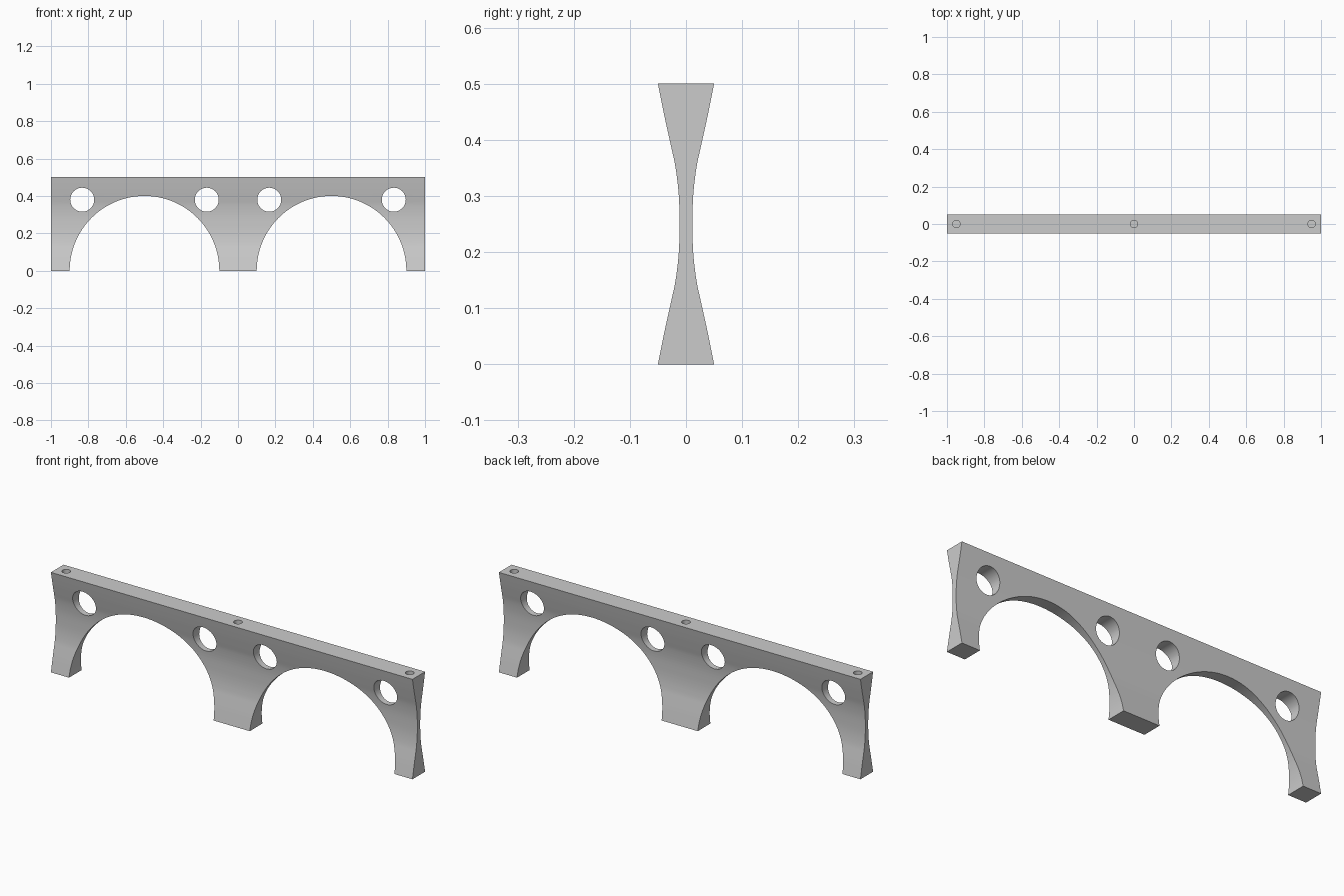
import bpy, bmesh, math
from mathutils import Matrix

if "Cube" in bpy.data.objects:
    bpy.data.objects.remove(bpy.data.objects["Cube"])

grey = bpy.data.materials.new("plain grey")
grey.diffuse_color = (0.6, 0.6, 0.6, 1)
grey.use_nodes = True
grey.node_tree.nodes["Principled BSDF"].inputs["Base Color"].default_value = grey.diffuse_color


def new_object(name, bm):
    bmesh.ops.recalc_face_normals(bm, faces=bm.faces)
    mesh = bpy.data.meshes.new(name)
    bm.to_mesh(mesh)
    bm.free()
    mesh.materials.append(grey)
    ob = bpy.data.objects.new(name, mesh)
    bpy.context.collection.objects.link(ob)
    return ob


def smooth_points(pts, steps):
    # Catmull-Rom curve through the key points
    out = []
    ext = [(-pts[1][0], pts[1][1])] + pts
    ext.append((2 * pts[-1][0] - pts[-2][0], 2 * pts[-1][1] - pts[-2][1]))
    for a, b, c, d in zip(ext, ext[1:], ext[2:], ext[3:]):
        for i in range(steps):
            t = i / steps
            out.append(tuple(0.5 * (2 * q + (r - p) * t + (2 * p - 5 * q + 4 * r - s) * t * t
                                    + (3 * q - p - 3 * r + s) * t ** 3)
                             for p, q, r, s in zip(a, b, c, d)))
    return out + [pts[-1]]


# Waisted beam: (distance from mid height, half thickness), mirrored both ways
half = smooth_points([(0, .0115), (.05, .0128), (.1, .0185), (.14, .027),
                      (.19, .038), (.25, .05)], 4)
side = [(-d, w) for d, w in reversed(half[1:])] + half
outline = [(w, .25 + d) for d, w in side] + [(-w, .25 + d) for d, w in reversed(side)]
bm = bmesh.new()
face = bm.faces.new([bm.verts.new((-1, y, z)) for y, z in outline])
ext = bmesh.ops.extrude_face_region(bm, geom=[face])
bmesh.ops.translate(bm, vec=(2, 0, 0),
                    verts=[g for g in ext["geom"] if isinstance(g, bmesh.types.BMVert)])
beam = new_object("arched_support", bm)

# Cutters: two arches, four round windows, three pin sockets in the top
bm = bmesh.new()


def cutter(x, z, radius, depth, sides, upright=False):
    rot = Matrix() if upright else Matrix.Rotation(math.pi / 2, 4, 'X')
    bmesh.ops.create_cone(bm, cap_ends=True, segments=sides, radius1=radius,
                          radius2=radius, depth=depth,
                          matrix=Matrix.Translation((x, 0, z)) @ rot)


for s in (-1, 1):
    cutter(s * .5, 0, .4, .4, 128)
    for x in (.167, .833):
        cutter(s * x, .38, .064, .4, 48)
for x in (-.95, 0, .95):
    cutter(x, .5, .02, .2, 32, True)
cut = new_object("cutters", bm)
cut.hide_render = True

mod = beam.modifiers.new("openings", 'BOOLEAN')
mod.operation = 'DIFFERENCE'
mod.solver = 'EXACT'
mod.object = cut
bpy.context.view_layer.objects.active = beam
beam.select_set(True)
bpy.ops.object.modifier_apply(modifier=mod.name)
bpy.data.objects.remove(cut)
bpy.ops.object.shade_smooth_by_angle(angle=math.radians(30))
